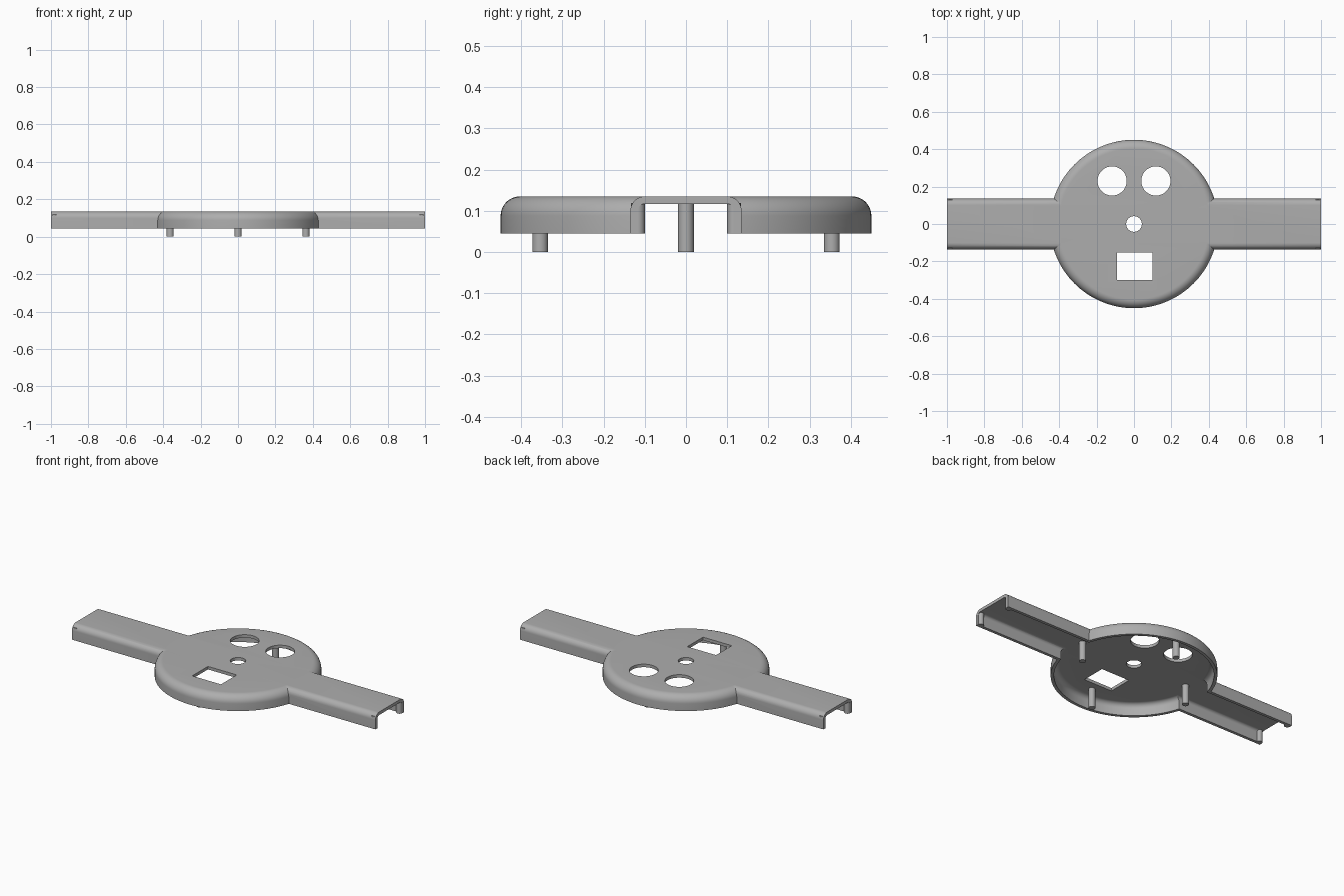
import bpy, bmesh, math
from mathutils import Matrix

if "Cube" in bpy.data.objects:
    bpy.data.objects.remove(bpy.data.objects["Cube"], do_unlink=True)

BASE, TOP, WALL = 0.045, 0.135, 0.018
RADIUS, ARM = 0.45, 0.135

grey = bpy.data.materials.new("plain grey")
grey.use_nodes = True
colour = (0.42, 0.42, 0.42, 1)
grey.diffuse_color = colour
grey.node_tree.nodes["Principled BSDF"].inputs["Base Color"].default_value = colour


def finish(name, bm):
    bmesh.ops.recalc_face_normals(bm, faces=bm.faces)
    mesh = bpy.data.meshes.new(name)
    bm.to_mesh(mesh)
    bm.free()
    mesh.materials.append(grey)
    obj = bpy.data.objects.new(name, mesh)
    bpy.context.collection.objects.link(obj)
    return obj


def rounded_profile(width, low, high, fillet, steps=10):
    """Outer edge from the bottom up, with a rounded top corner."""
    points = [(width, low)]
    for i in range(steps + 1):
        a = math.pi / 2 * i / steps
        points.append((width - fillet + fillet * math.cos(a),
                       high - fillet + fillet * math.sin(a)))
    return points


def disc(name, radius, low, high, fillet, segments=128):
    bm = bmesh.new()
    rings = []
    for r, z in rounded_profile(radius, low, high, fillet):
        rings.append([bm.verts.new((r * math.cos(a), r * math.sin(a), z))
                      for a in (2 * math.pi * i / segments for i in range(segments))])
    for lower, upper in zip(rings, rings[1:]):
        for i in range(segments):
            j = (i + 1) % segments
            bm.faces.new((lower[i], lower[j], upper[j], upper[i]))
    bm.faces.new(rings[0])
    bm.faces.new(rings[-1])
    return finish(name, bm)


def bar(name, half_length, width, low, high, fillet):
    side = rounded_profile(width, low, high, fillet)
    outline = side + [(-y, z) for y, z in reversed(side)]
    bm = bmesh.new()
    face = bm.faces.new([bm.verts.new((-half_length, y, z)) for y, z in outline])
    moved = bmesh.ops.extrude_face_region(bm, geom=[face])["geom"]
    bmesh.ops.translate(bm, vec=(2 * half_length, 0, 0),
                        verts=[v for v in moved if isinstance(v, bmesh.types.BMVert)])
    return finish(name, bm)


def cylinder(name, x, y, radius, low, high, segments=32):
    bm = bmesh.new()
    bmesh.ops.create_cone(bm, cap_ends=True, segments=segments, radius1=radius,
                          radius2=radius, depth=high - low,
                          matrix=Matrix.Translation((x, y, (low + high) / 2)))
    return finish(name, bm)


def combine(target, tool, operation):
    mod = target.modifiers.new("combine", "BOOLEAN")
    mod.object, mod.operation, mod.solver = tool, operation, "EXACT"
    bpy.context.view_layer.objects.active = target
    bpy.ops.object.modifier_apply(modifier=mod.name)
    bpy.data.objects.remove(tool, do_unlink=True)


def smooth(obj):
    bpy.ops.object.select_all(action="DESELECT")
    obj.select_set(True)
    bpy.context.view_layer.objects.active = obj
    bpy.ops.object.shade_smooth_by_angle(angle=math.radians(35))


# Hollow cover: round body with two channel arms, open underneath
cover = disc("cover_shell", RADIUS, BASE, TOP, 0.047)
combine(cover, bar("arm_outer", 1, ARM, BASE, TOP, 0.035), "UNION")
combine(cover, disc("body_hollow", RADIUS - WALL, 0, TOP - WALL, 0.029), "DIFFERENCE")
combine(cover, bar("arm_hollow", 1.1, ARM - WALL, 0, TOP - WALL, 0.017), "DIFFERENCE")

# Round openings and the rectangular window
for x, y, r in ((-0.117, 0.23, 0.078), (0.117, 0.23, 0.078), (0, 0, 0.042)):
    combine(cover, cylinder("round_cutter", x, y, r, 0, 0.2, 64), "DIFFERENCE")
bm = bmesh.new()
bmesh.ops.create_cube(bm, size=1, matrix=Matrix.Translation((0.003, -0.226, 0.1))
                      @ Matrix.Diagonal((0.19, 0.148, 0.2, 1)))
combine(cover, finish("window_cutter", bm), "DIFFERENCE")
smooth(cover)

# Small posts inside the arm ends
for x, end in ((-1, "right"), (1, "left")):
    for y, side in ((-1, "front"), (1, "back")):
        smooth(cylinder(f"{end}_{side}_end_post", x * 0.982, y * 0.117, 0.017,
                        BASE, TOP - WALL + 0.002))

# Four mounting pins under the body
for name, x, y in (("left", 1, 0), ("right", -1, 0), ("back", 0, 1), ("front", 0, -1)):
    smooth(cylinder(f"{name}_mounting_pin", x * 0.363, y * 0.354, 0.019,
                    0, TOP - WALL + 0.005))
